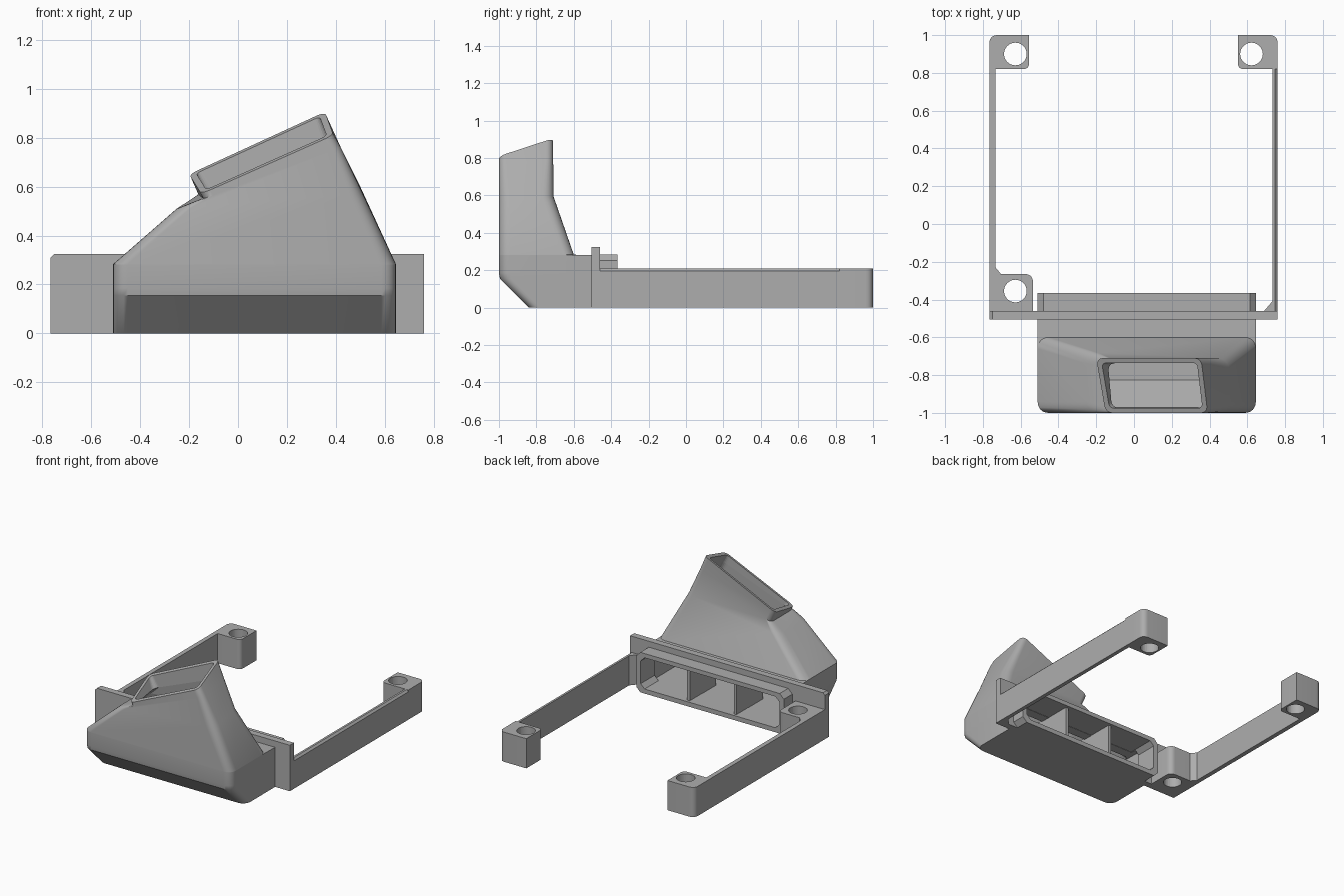
import bpy, bmesh, math
from mathutils import Vector

if "Cube" in bpy.data.objects:
    bpy.data.objects.remove(bpy.data.objects["Cube"])

GREY = (0.42, 0.42, 0.42, 1)
grey = bpy.data.materials.new("plain grey")
grey.use_nodes = True
grey.diffuse_color = GREY
grey.node_tree.nodes["Principled BSDF"].inputs["Base Color"].default_value = GREY


def loft(name, rings, helper=False):
    """Skin matching closed rings and cap both ends."""
    bm = bmesh.new()
    loops = [[bm.verts.new(p) for p in ring] for ring in rings]
    n = len(loops[0])
    for a, b in zip(loops, loops[1:]):
        for i in range(n):
            j = (i + 1) % n
            bm.faces.new((a[i], a[j], b[j], b[i]))
    bm.faces.new(loops[0][::-1])
    bm.faces.new(loops[-1])
    bmesh.ops.recalc_face_normals(bm, faces=bm.faces)
    mesh = bpy.data.meshes.new(name)
    bm.to_mesh(mesh)
    bm.free()
    obj = bpy.data.objects.new(name, mesh)
    bpy.context.collection.objects.link(obj)
    mesh.materials.append(grey)
    if helper:
        obj.hide_render = True
        obj.hide_viewport = True
        obj.display_type = 'WIRE'
    else:
        bpy.ops.object.select_all(action='DESELECT')
        obj.select_set(True)
        bpy.context.view_layer.objects.active = obj
        bpy.ops.object.shade_smooth_by_angle(angle=math.radians(35))
    return obj


def rounded(corners, radii, steps=6):
    """Round each corner of a closed outline; radius 0 keeps it sharp."""
    pts = []
    for i, (p, r) in enumerate(zip(corners, radii)):
        p = Vector(p)
        if r == 0:
            pts.append(p)
            continue
        a = p + (Vector(corners[i - 1]) - p).normalized() * r
        b = p + (Vector(corners[(i + 1) % len(corners)]) - p).normalized() * r
        for k in range(steps + 1):
            t = k / steps
            w = 0.83 * 2 * t * (1 - t)
            u, v = (1 - t) ** 2, t ** 2
            pts.append((a * u + p * w + b * v) / (u + w + v))
    return pts


def upright(name, outline, z0, z1, radii=None, helper=False):
    flat = rounded([(x, y, 0) for x, y in outline], radii or [0] * len(outline))
    return loft(name, [[p + Vector((0, 0, z)) for p in flat] for z in (z0, z1)], helper)


def along_y(name, outline, y0, y1, helper=False):
    return loft(name, [[(x, y, z) for x, z in outline] for y in (y0, y1)], helper)


def cut(obj, cutter):
    mod = obj.modifiers.new("cut", 'BOOLEAN')
    mod.operation = 'DIFFERENCE'
    mod.solver = 'EXACT'
    mod.object = cutter


def rect(x0, x1, y0, y1):
    return [(x0, y0), (x1, y0), (x1, y1), (x0, y1)]


def octagon(x0, x1, z0, z1, c):
    return [(x0 + c, z0), (x1 - c, z0), (x1, z0 + c), (x1, z1 - c),
            (x1 - c, z1), (x0 + c, z1), (x0, z1 - c), (x0, z0 + c)]


def level(z, front, back, inset=0):
    return [(x, y, z) for x, y in rect(-0.51 + inset, 0.645 - inset, front, back)]


def shrink(corners, t):
    out = []
    for i, p in enumerate(corners):
        p = Vector(p)
        out.append(p + sum(((Vector(corners[k]) - p).normalized() * t
                            for k in (i - 1, (i + 1) % 4)), Vector()))
    return out


# Duct: rings run front left, front right, back right, back left
shoulder = [(-0.25, -1, 0.51), (0.51, -1, 0.57), (0.5, -0.71, 0.6), (-0.25, -0.68, 0.51)]
neck = [(-0.14, -1, 0.55), (0.42, -1, 0.76), (0.4, -0.71, 0.8), (-0.165, -0.71, 0.57)]
lip = [(-0.15, -1, 0.57), (0.39, -1, 0.81), (0.355, -0.71, 0.905), (-0.2, -0.71, 0.65)]
FRONT, ALL = (0.06, 0.06, 0.002, 0.002), (0.06, 0.06, 0.06, 0.06)
SMALL = (0.04,) * 4
duct = loft("duct", [
    rounded(level(0, -0.84, -0.505), FRONT),
    rounded(level(0.155, -0.995, -0.505), FRONT),
    rounded(level(0.185, -1, -0.505), FRONT),
    rounded(level(0.28, -1, -0.505), FRONT),
    rounded(level(0.283, -1, -0.6), ALL),
    rounded(shoulder, ALL), rounded(neck, SMALL), rounded(lip, SMALL)])

# Hollow inside of the duct
T = 0.027
inner_neck, inner_lip = shrink(neck, T), shrink(lip, T)
beyond = [p + Vector((-0.04, 0, 0.1)) for p in inner_lip]
hollow = loft("duct_hollow_cutter", [
    rounded(level(0.03, -0.825, -0.52, T), FRONT),
    rounded(level(0.18, -0.97, -0.52, T), FRONT),
    rounded(level(0.25, -0.97, -0.52, T), FRONT),
    rounded(level(0.253, -0.97, -0.63, T), SMALL),
    rounded(shrink(shoulder, T), SMALL), rounded(inner_neck, SMALL),
    rounded(inner_lip, (0.025,) * 4), rounded(beyond, (0.025,) * 4)], helper=True)
opening = along_y("opening_cutter", octagon(-0.475, 0.61, 0.032, 0.253, 0.03),
                  -0.56, -0.3, helper=True)
cut(duct, hollow)
cut(duct, opening)

# Mounting plate and rear collar around the opening
plate = along_y("mounting_plate", [(-0.765, 0), (0.76, 0), (0.76, 0.325),
                                   (-0.75, 0.325), (-0.765, 0.31)], -0.506, -0.46)
collar = along_y("rear_collar", octagon(-0.51, 0.645, 0, 0.283, 0.032), -0.461, -0.365)
cut(plate, opening)
cut(collar, opening)

# Dividers inside the opening
for side, x in (("right", -0.115), ("left", 0.25)):
    upright(side + "_divider", rect(x - 0.01, x + 0.01, -0.68, -0.385), 0.02, 0.262)

# Side arms
H = 0.21
upright("right_arm", rect(-0.765, -0.733, -0.47, 0.9), 0, H)
along_y("left_arm", [(0.732, 0), (0.76, 0), (0.76, 0.197), (0.747, H), (0.732, H)],
        -0.47, 0.9)

# Screw posts, each drilled through
posts = (
    ("rear_right_post", rect(-0.765, -0.555, 0.82, 1), (0, 0.03, 0, 0.04), -0.628, 0.9),
    ("rear_left_post", rect(0.55, 0.76, 0.82, 1), (0.03, 0, 0.04, 0), 0.622, 0.9),
    ("front_right_post", rect(-0.765, -0.535, -0.47, -0.265), (0, 0, 0.04, 0), -0.628, -0.355))
for name, outline, radii, x, y in posts:
    post = upright(name, outline, 0, H, radii)
    circle = [(x + 0.06 * math.cos(a * math.tau / 32), y + 0.06 * math.sin(a * math.tau / 32))
              for a in range(32)]
    cut(post, upright(name + "_hole_cutter", circle, -0.1, 0.4, helper=True))

# Corner gussets
upright("right_gusset", [(-0.74, -0.27), (-0.7, -0.27), (-0.733, -0.23), (-0.74, -0.23)], 0, H)
upright("left_gusset", [(0.685, -0.465), (0.74, -0.465), (0.74, -0.41), (0.732, -0.41)], 0, H)
